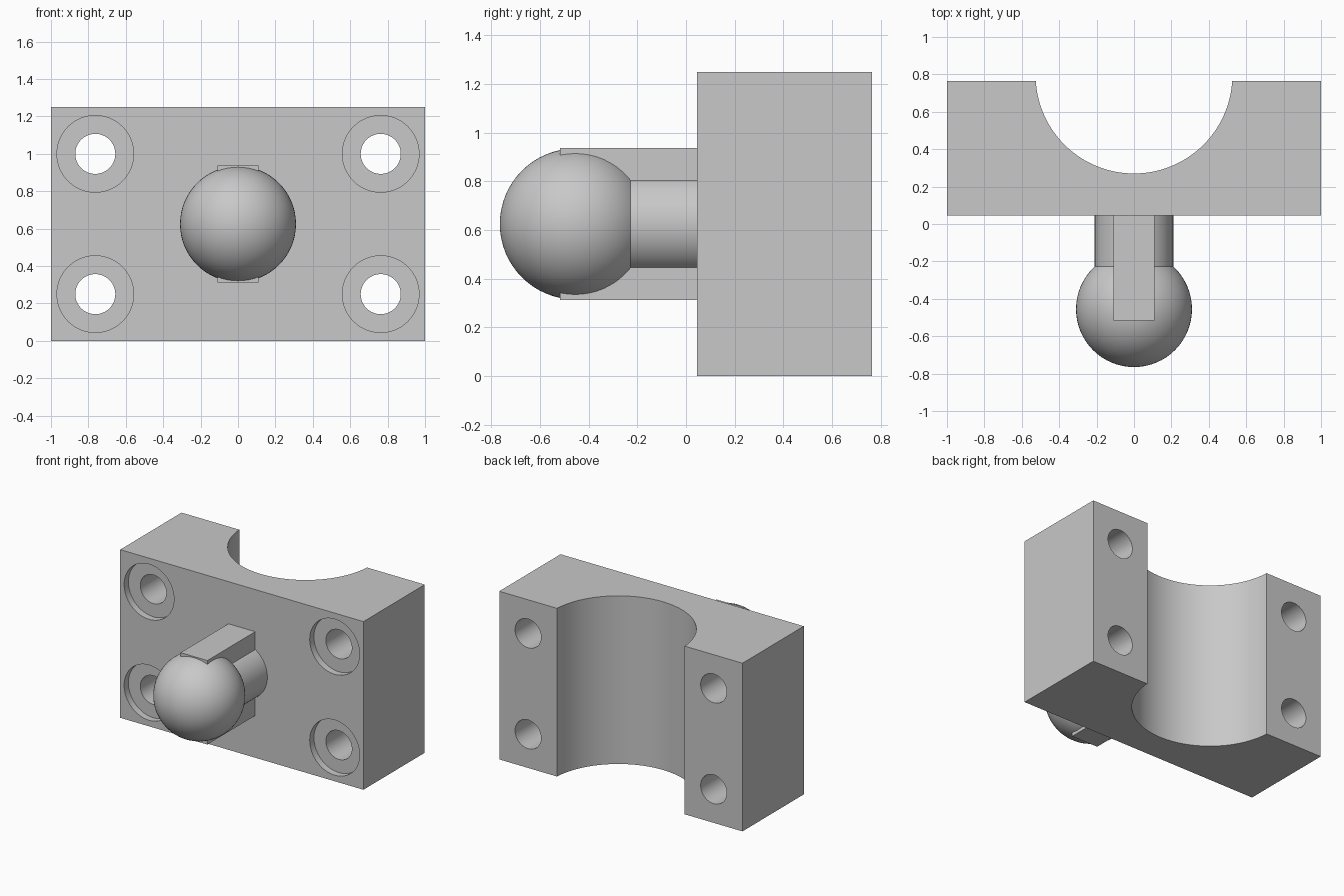
import bpy
from math import radians

default = bpy.data.objects.get("Cube")
if default:
    bpy.data.objects.remove(default, do_unlink=True)

grey = bpy.data.materials.new("light grey")
grey.use_nodes = True
colour = (0.58, 0.58, 0.58, 1)
grey.diffuse_color = colour
grey.node_tree.nodes["Principled BSDF"].inputs["Base Color"].default_value = colour

MID = 0.625      # height of the ball axis
FRONT = 0.045    # front face of the block
BACK = 0.765     # back face of the block


def finish(name):
    ob = bpy.context.object
    ob.name = name
    ob.data.materials.append(grey)
    return ob


def box(name, lo, hi):
    centre = [(a + b) / 2 for a, b in zip(lo, hi)]
    bpy.ops.mesh.primitive_cube_add(size=1, location=centre)
    bpy.context.object.scale = [b - a for a, b in zip(lo, hi)]
    bpy.ops.object.transform_apply(location=False, rotation=False, scale=True)
    return finish(name)


def rod_y(name, x, z, radius, y0, y1):
    bpy.ops.mesh.primitive_cylinder_add(
        vertices=64, radius=radius, depth=y1 - y0,
        location=(x, (y0 + y1) / 2, z), rotation=(radians(90), 0, 0))
    return finish(name)


def smooth(ob):
    bpy.ops.object.select_all(action='DESELECT')
    ob.select_set(True)
    bpy.context.view_layer.objects.active = ob
    bpy.ops.object.shade_smooth_by_angle(angle=radians(30))


def cut(ob, cutter):
    mod = ob.modifiers.new(cutter.name, 'BOOLEAN')
    mod.operation = 'DIFFERENCE'
    mod.solver = 'EXACT'
    mod.object = cutter
    bpy.context.view_layer.objects.active = ob
    bpy.ops.object.modifier_apply(modifier=mod.name)
    bpy.data.objects.remove(cutter, do_unlink=True)


# Clamp block with a half-round saddle in its back
block = box("clamp_block", (-1, FRONT, 0), (1, BACK, 2 * MID))
bpy.ops.mesh.primitive_cylinder_add(vertices=128, radius=0.526, depth=2,
                                    location=(0, 0.796, MID))
cut(block, finish("saddle_cutter"))

# Four counterbored bolt holes
for x in (-0.763, 0.763):
    for z in (MID - 0.375, MID + 0.375):
        cut(block, rod_y("hole_cutter", x, z, 0.107, -0.1, 1))
        cut(block, rod_y("counterbore_cutter", x, z, 0.205, -0.1, FRONT + 0.05))
smooth(block)

# Round neck, upright stiffening rib and ball
smooth(rod_y("ball_neck", 0, MID, 0.21, -0.4, FRONT))
box("neck_rib", (-0.11, -0.517, MID - 0.312), (0.11, FRONT, MID + 0.312))
bpy.ops.mesh.primitive_uv_sphere_add(segments=64, ring_count=32, radius=0.31,
                                     location=(0, -0.455, MID),
                                     rotation=(radians(90), 0, 0))
smooth(finish("ball"))
